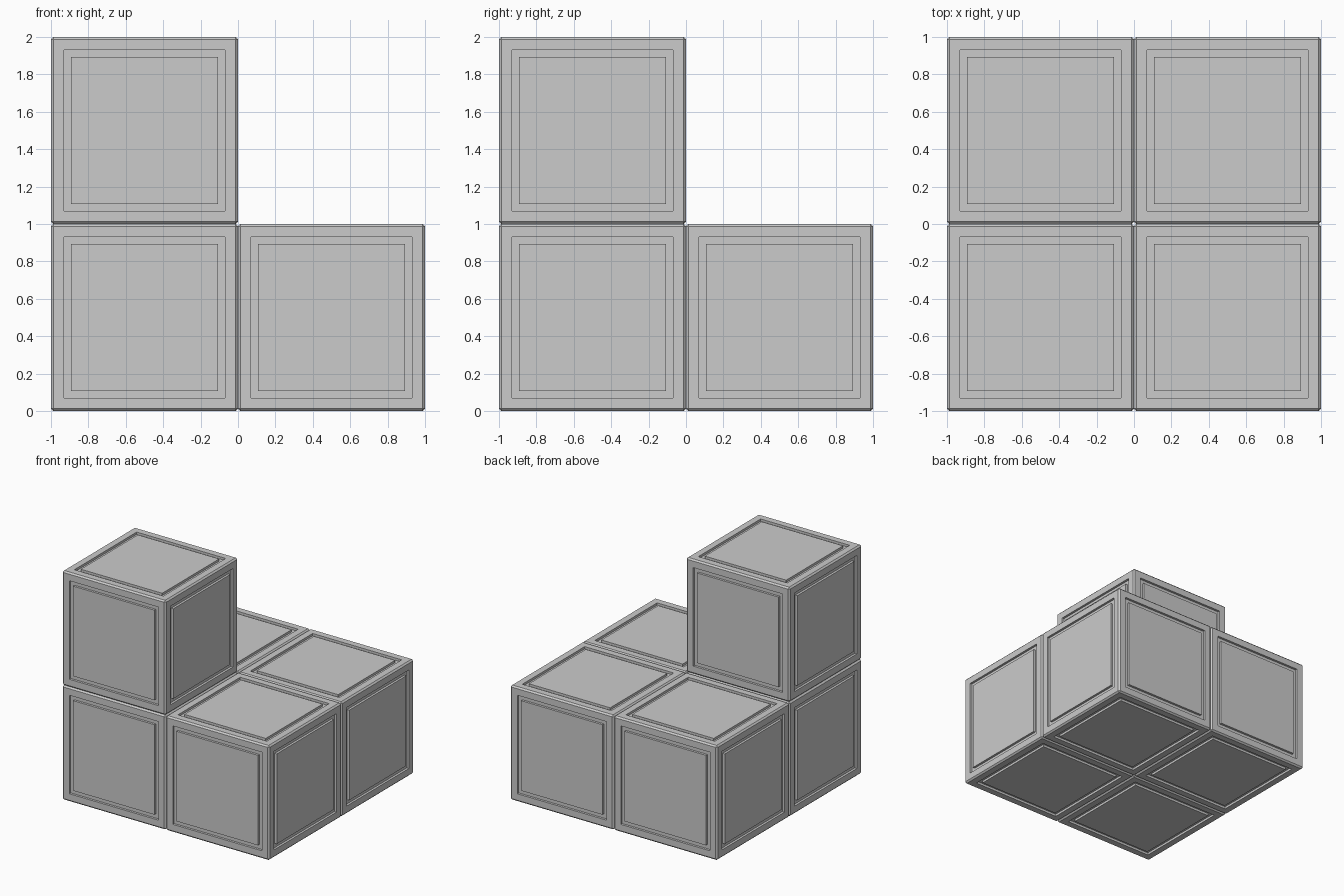
import bpy, bmesh
from mathutils import Matrix

if "Cube" in bpy.data.objects:
    bpy.data.objects.remove(bpy.data.objects["Cube"])

CHAMFER, FRAME, GROOVE, DEPTH = 0.013, 0.07, 0.037, 0.02


def block_mesh():
    bm = bmesh.new()
    bmesh.ops.create_cube(bm, size=1.0)
    # chamfered edges
    bmesh.ops.bevel(bm, geom=bm.edges[:], offset=CHAMFER, offset_type='OFFSET',
                    segments=1, profile=0.5, affect='EDGES')
    bm.normal_update()
    # square groove around a flush panel on every side
    panels = [f for f in bm.faces if f.calc_area() > 0.5]
    for thickness, depth in ((FRAME - CHAMFER, 0), (0, -DEPTH), (GROOVE, 0), (0, DEPTH)):
        bmesh.ops.inset_individual(bm, faces=panels, thickness=thickness,
                                   depth=depth, use_even_offset=True)
        bm.normal_update()
    mesh = bpy.data.meshes.new("panelled_block")
    bm.to_mesh(mesh)
    bm.free()
    return mesh


mesh = block_mesh()

# four blocks on the floor, one stacked on the front left
blocks = {
    "front_left_block": (-0.5, -0.5, 0.5),
    "front_right_block": (0.5, -0.5, 0.5),
    "back_left_block": (-0.5, 0.5, 0.5),
    "back_right_block": (0.5, 0.5, 0.5),
    "upper_block": (-0.5, -0.5, 1.5),
}
for name, position in blocks.items():
    block = bpy.data.objects.new(name, mesh)
    block.matrix_world = Matrix.Translation(position)
    bpy.context.collection.objects.link(block)
